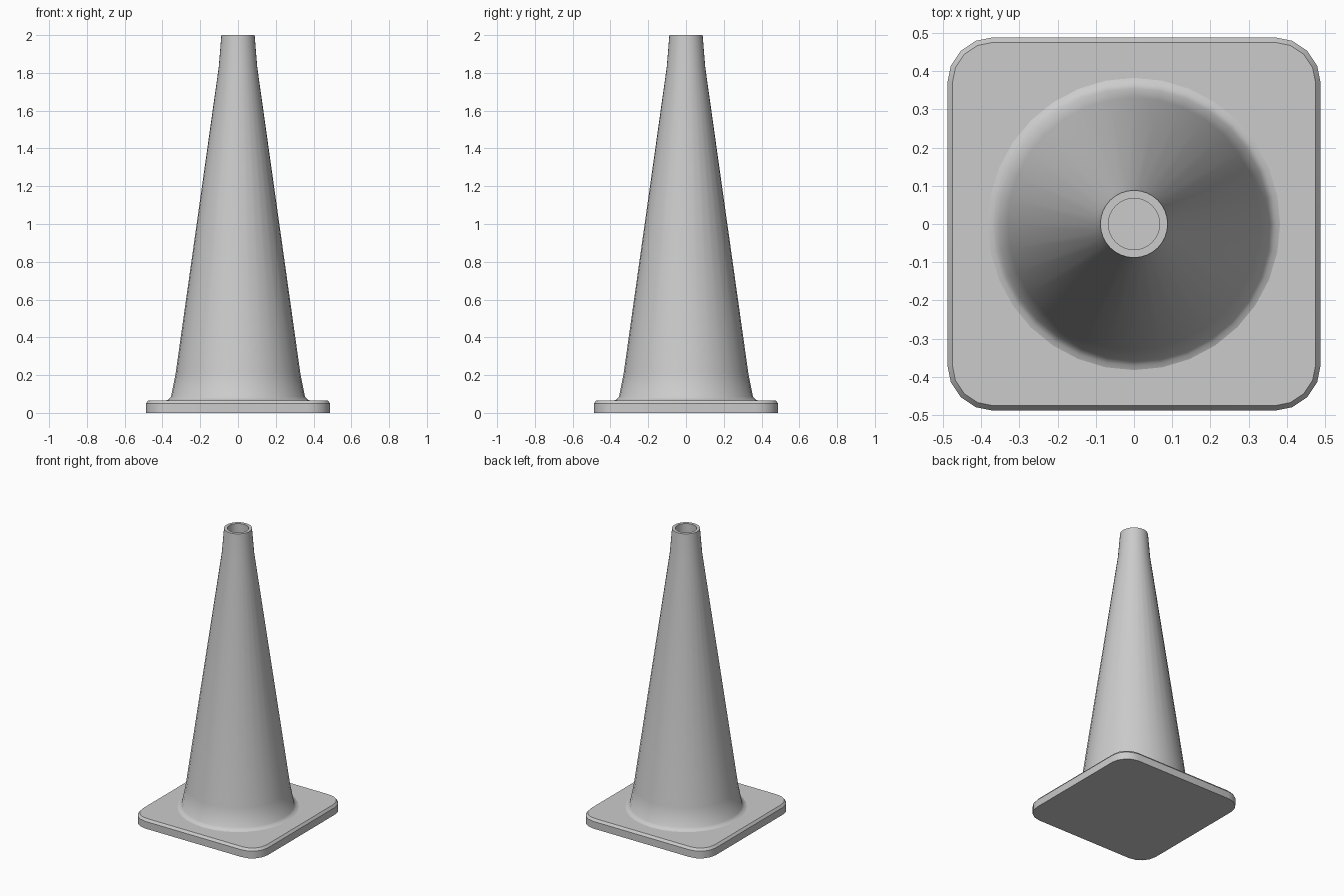
import bpy, bmesh, math

if "Cube" in bpy.data.objects:
    bpy.data.objects.remove(bpy.data.objects["Cube"])


def loft(name, rings, smooth_angle):
    """Skin a stack of equal-length point rings and cap both ends."""
    bm = bmesh.new()
    loops = [[bm.verts.new(p) for p in ring] for ring in rings]
    n = len(loops[0])
    for a, b in zip(loops, loops[1:]):
        for i in range(n):
            j = (i + 1) % n
            bm.faces.new((a[i], a[j], b[j], b[i]))
    bm.faces.new(loops[0][::-1])
    bm.faces.new(loops[-1])
    bmesh.ops.recalc_face_normals(bm, faces=bm.faces)
    mesh = bpy.data.meshes.new(name)
    bm.to_mesh(mesh)
    bm.free()
    obj = bpy.data.objects.new(name, mesh)
    bpy.context.collection.objects.link(obj)
    bpy.ops.object.select_all(action='DESELECT')
    obj.select_set(True)
    bpy.context.view_layer.objects.active = obj
    bpy.ops.object.shade_smooth_by_angle(angle=math.radians(smooth_angle))
    return obj


def circle(r, z, n=32):
    return [(r * math.cos(2 * math.pi * i / n), r * math.sin(2 * math.pi * i / n), z)
            for i in range(n)]


def rounded_square(inset, z, half=0.488, r=0.12, seg=4):
    pts = []
    c = half - r
    for k, (sx, sy) in enumerate([(1, 1), (-1, 1), (-1, -1), (1, -1)]):
        for s in range(seg + 1):
            a = math.pi / 2 * (k + s / seg)
            pts.append((sx * c + (r - inset) * math.cos(a),
                        sy * c + (r - inset) * math.sin(a), z))
    return pts


# Square foot plate with rounded corners and chamfered top edge
loft("base_plate", [rounded_square(0, 0), rounded_square(0, 0.05),
                    rounded_square(0.013, 0.066)], 30)

# Flared cone body with open, recessed tip
profile = [(0.388, 0.064), (0.37, 0.07), (0.355, 0.085), (0.33, 0.21),
           (0.102, 1.83), (0.088, 2.0), (0.067, 2.0), (0.067, 1.85)]
loft("cone_body", [circle(r, z) for r, z in profile], 50)
